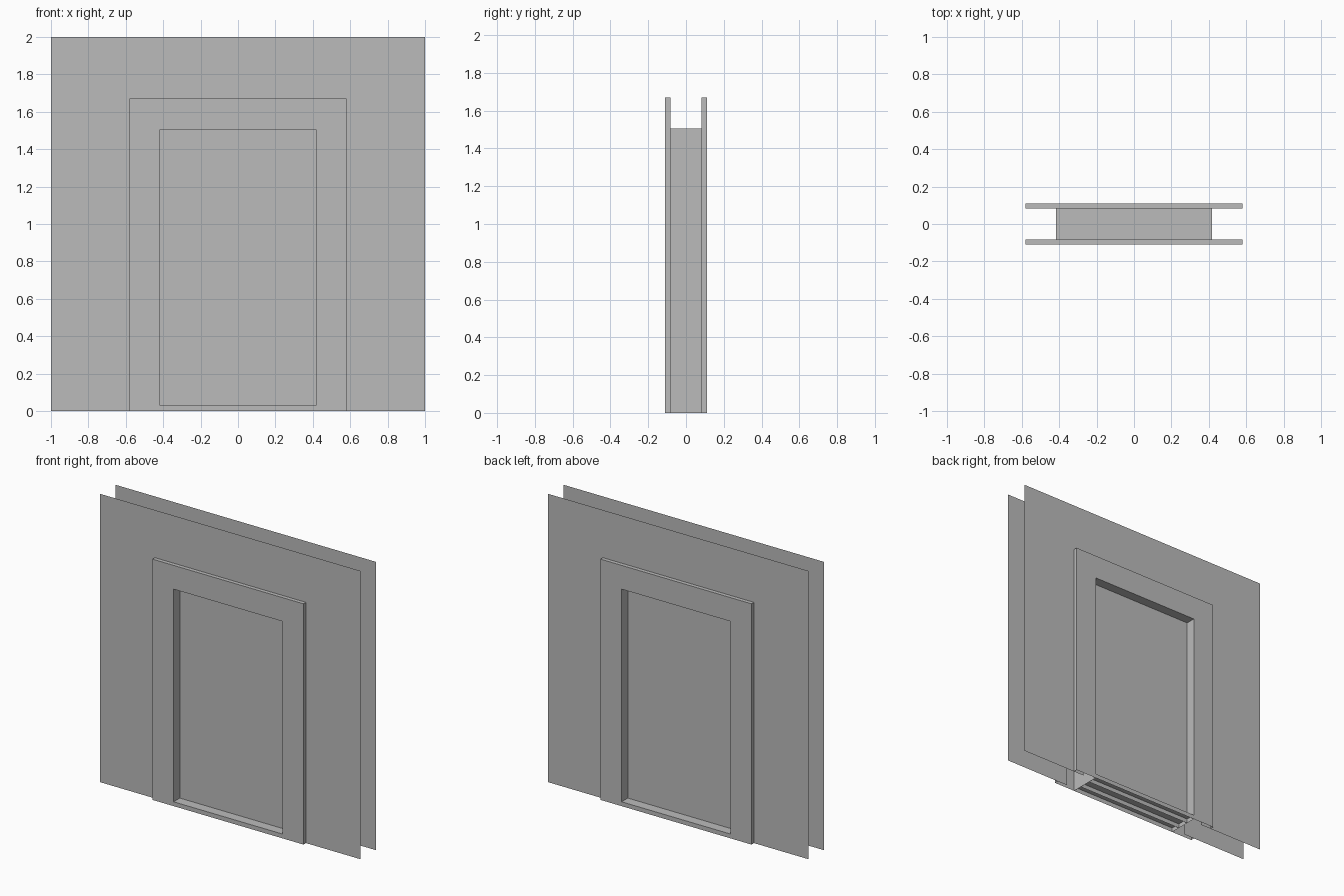
import bpy

if "Cube" in bpy.data.objects:
    bpy.data.objects.remove(bpy.data.objects["Cube"])

WALL_Y, CASING_Y, DOOR_Y = 0.083, 0.11, 0.042
OPEN_W, OPEN_H = 0.417, 1.505      # clear opening: half width, height
SILL_H = 0.03

grey = bpy.data.materials.new("plain_grey")
grey.diffuse_color = (0.5, 0.5, 0.5, 1)
grey.use_nodes = True
grey.node_tree.nodes["Principled BSDF"].inputs["Base Color"].default_value = grey.diffuse_color


def make(name, verts, faces):
    mesh = bpy.data.meshes.new(name)
    mesh.from_pydata(verts, [], faces)
    mesh.materials.append(grey)
    obj = bpy.data.objects.new(name, mesh)
    bpy.context.collection.objects.link(obj)
    return obj


def arches(name, steps):
    """Join successive three-sided arches given as (half width, height, y)."""
    verts, faces = [], []
    for w, h, y in steps:
        verts += [(-w, y, 0), (-w, y, h), (w, y, h), (w, y, 0)]
    for s in range(len(steps) - 1):
        for i in range(3):
            a, b = s * 4 + i, s * 4 + 4 + i
            faces.append((b, b + 1, a + 1, a))
    return make(name, verts, faces)


def ribbon(name, half, profile):
    """Extrude a (y, z) profile across the opening."""
    verts = [(x, y, z) for y, z in profile for x in (-half, half)]
    faces = [(2 * i, 2 * i + 1, 2 * i + 3, 2 * i + 2)
             for i in range(len(profile) - 1)]
    return make(name, verts, faces)


# thin wall skins, each with a doorway hidden behind the casing
outer, hole = (1.0, 2.0), (0.5, 1.58)
arches("front_wall", [(*outer, -WALL_Y), (*hole, -WALL_Y)])
arches("back_wall", [(*hole, WALL_Y), (*outer, WALL_Y)])

# casing on both faces, joined by the jambs and lintel
edge, clear = (0.58, 1.67), (OPEN_W, OPEN_H)
arches("door_casing", [(*edge, -WALL_Y), (*edge, -CASING_Y),
                       (*clear, -CASING_Y), (*clear, CASING_Y),
                       (*edge, CASING_Y), (*edge, WALL_Y)])

# door panel, closed along its bottom edge
ribbon("door_panel", OPEN_W, [(DOOR_Y, OPEN_H), (DOOR_Y, SILL_H),
                              (-DOOR_Y, SILL_H), (-DOOR_Y, OPEN_H)])

# raised sills in front of and behind the door
for name, y0, y1 in (("front_sill", -CASING_Y, -DOOR_Y),
                     ("back_sill", DOOR_Y, CASING_Y)):
    ribbon(name, OPEN_W, [(y0, 0), (y0, SILL_H), (y1, SILL_H), (y1, 0)])
